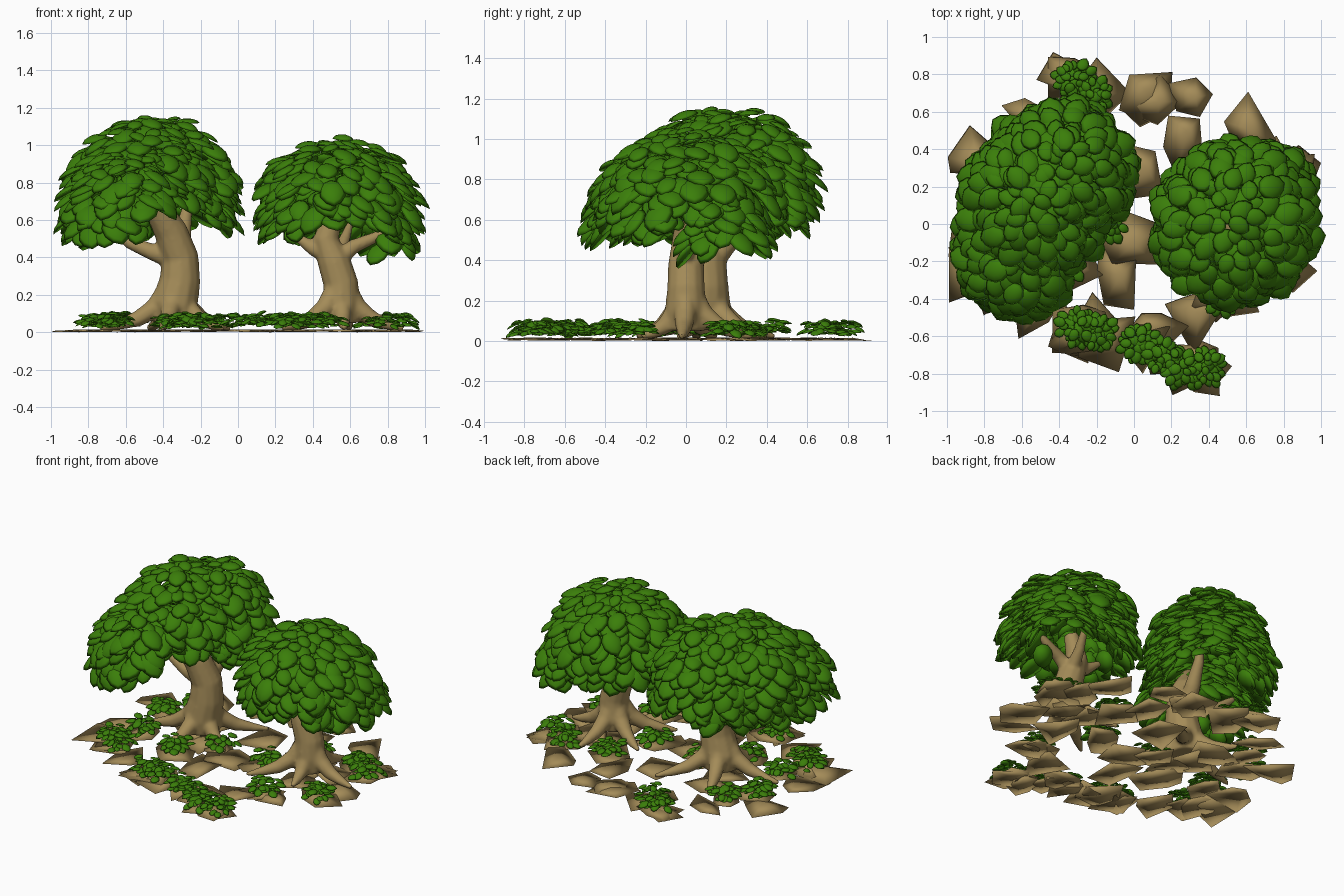
import bpy, bmesh, math, random
from mathutils import Vector

if "Cube" in bpy.data.objects:
    bpy.data.objects.remove(bpy.data.objects["Cube"])

random.seed(7)
R = random.uniform


def material(name, rgb):
    m = bpy.data.materials.new(name)
    m.diffuse_color = (*rgb, 1)
    m.use_nodes = True
    m.node_tree.nodes["Principled BSDF"].inputs["Base Color"].default_value = m.diffuse_color
    return m


GREEN = material("leaf green", (0.043, 0.21, 0.003))
BROWN = material("bark brown", (0.37, 0.26, 0.098))


def finish(bm, name, mat):
    me = bpy.data.meshes.new(name)
    bm.to_mesh(me)
    bm.free()
    me.materials.append(mat)
    ob = bpy.data.objects.new(name, me)
    bpy.context.collection.objects.link(ob)
    for p in me.polygons:
        p.use_smooth = True
    return ob


# one domed leaf: rounded rim with a slight point, raised crown, shallow underside
def add_leaf(bm, pos, normal, tip, size):
    z = normal.normalized()
    x = (tip - z * tip.dot(z)).normalized()
    y = z.cross(x)
    n = 10

    def pt(a, f, h):
        c = math.cos(a)
        px = c * f * (1.1 if c > 0.95 else 1.0)
        return bm.verts.new(pos + size * (x * px + y * (0.84 * f * math.sin(a)) + z * h))

    rings = [[pt(2 * math.pi * i / n, f, h) for i in range(n)]
             for f, h in ((1.0, 0.0), (0.8, 0.2), (0.42, 0.34))]
    for lo, hi in zip(rings, rings[1:]):
        for i in range(n):
            j = (i + 1) % n
            bm.faces.new((lo[i], lo[j], hi[j], hi[i]))
    top = bm.verts.new(pos + z * size * 0.38)
    under = bm.verts.new(pos + z * size * 0.04)
    for i in range(n):
        j = (i + 1) % n
        bm.faces.new((rings[-1][i], rings[-1][j], top))
        bm.faces.new((rings[0][j], rings[0][i], under))


# shingled dome of leaves, small at the crown and larger toward the rim;
# leaves buried in a neighbouring dome, or in the opening around the branches, are left out
def add_lobe(bm, c, r, n, size, low=112, others=(), gap=None):
    c = Vector(c)
    zmin = math.cos(math.radians(low))
    for i in range(n):
        cz = max(-1, min(1, 1 - (1 - zmin) * (i + 0.5 + R(-4, 4) * min(1, i / 20)) / n))
        a = i * 2.39996 + R(-0.2, 0.2)
        s = math.sqrt(1 - cz * cz)
        out = Vector((math.cos(a), math.sin(a), 0))
        pos = c + Vector((out.x * s * r[0], out.y * s * r[1], cz * r[2])) * R(0.88, 1.03)
        if any(sum(((pos[k] - oc[k]) / orr[k]) ** 2 for k in range(3)) < 0.6 for oc, orr in others):
            continue
        if gap and gap(pos):
            continue
        polar = math.acos(cz)
        t = min(0.8, polar * 0.5) + R(-0.25, 0.25)
        nrm = out * math.sin(t) + Vector((0, 0, math.cos(t)))
        tip = out * math.cos(t) - Vector((0, 0, math.sin(t)))
        side = Vector((-out.y, out.x, 0)) * R(-0.6, 0.6)
        add_leaf(bm, pos, nrm + side * 0.5, tip + side,
                 size * (0.66 + 0.34 * min(1, polar / 1.1)) * R(0.8, 1.2))


def make_canopy(name, lobes, cores, gap):
    bm = bmesh.new()
    for i, (c, r, n) in enumerate(lobes):
        add_lobe(bm, c, r, n, 0.080, others=[l[:2] for k, l in enumerate(lobes) if k != i], gap=gap)
    for c, r, n in cores:
        add_lobe(bm, c, r, n, 0.075, 105, gap=gap)
    return finish(bm, name, GREEN)


# round tapering limb along a path of (x, y, z, radius)
def add_limb(bm, path, n=12):
    pts = [Vector(p[:3]) for p in path]
    prev = None
    for i, p in enumerate(pts):
        d = (pts[min(i + 1, len(pts) - 1)] - pts[max(i - 1, 0)]).normalized()
        ref = Vector((0, 1, 0)) if abs(d.y) < 0.8 else Vector((1, 0, 0))
        u = d.cross(ref).normalized() if prev is None else (u - d * u.dot(d)).normalized()
        v = d.cross(u)
        ring = [bm.verts.new(p + path[i][3] * (u * math.cos(2 * math.pi * k / n) +
                                               v * math.sin(2 * math.pi * k / n)))
                for k in range(n)]
        if prev is None:
            bm.faces.new(ring[::-1])
        else:
            for k in range(n):
                j = (k + 1) % n
                bm.faces.new((prev[k], prev[j], ring[j], ring[k]))
        prev = ring
    bm.faces.new(prev)


def make_trunk(name, trunk, branches, roots):
    bm = bmesh.new()
    for limb in [trunk] + branches:
        add_limb(bm, limb)
    bx, by = trunk[0][:2]
    for x, y in roots:
        dx, dy = x - bx, y - by
        add_limb(bm, [(bx + dx * f, by + dy * f, z, r) for f, z, r in
                      ((0.08, 0.25, 0.05), (0.25, 0.13, 0.056), (0.5, 0.07, 0.043),
                       (0.78, 0.038, 0.028), (1, 0.022, 0.013))])
    ob = finish(bm, name, BROWN)
    rm = ob.modifiers.new("blend", 'REMESH')
    rm.mode = 'VOXEL'
    rm.voxel_size = 0.011
    rm.use_smooth_shade = True
    sm = ob.modifiers.new("soften", 'SMOOTH')
    sm.iterations = 6
    return ob


# trunks with branches and spreading roots
make_trunk("left_trunk",
           [(-0.34, 0.10, 0.05, 0.11), (-0.34, 0.10, 0.15, 0.125), (-0.31, 0.10, 0.28, 0.11),
            (-0.31, 0.10, 0.40, 0.10), (-0.36, 0.07, 0.54, 0.09), (-0.43, 0.02, 0.66, 0.07),
            (-0.47, -0.03, 0.76, 0.04)],
           [[(-0.34, 0.1, 0.38, 0.05), (-0.46, 0.10, 0.43, 0.045), (-0.58, 0.12, 0.48, 0.035),
             (-0.7, 0.14, 0.58, 0.02)],
            [(-0.33, 0.12, 0.38, 0.06), (-0.3, 0.22, 0.50, 0.05), (-0.28, 0.3, 0.62, 0.035),
             (-0.25, 0.36, 0.75, 0.02)]],
           [(-0.74, 0.04), (-0.41, -0.25), (-0.07, -0.04), (-0.04, 0.40), (-0.48, 0.44)])
make_trunk("right_trunk",
           [(0.55, 0, 0.05, 0.095), (0.55, 0, 0.15, 0.105), (0.55, 0, 0.26, 0.094),
            (0.51, 0, 0.39, 0.088), (0.47, 0, 0.50, 0.07), (0.52, 0, 0.66, 0.045)],
           [[(0.52, 0, 0.38, 0.05), (0.62, 0, 0.46, 0.04), (0.74, 0.02, 0.51, 0.03),
             (0.84, 0.03, 0.57, 0.018)],
            [(0.50, 0, 0.40, 0.05), (0.40, 0, 0.45, 0.04), (0.3, 0.02, 0.52, 0.02)],
            [(0.53, 0, 0.36, 0.05), (0.56, 0.13, 0.47, 0.035), (0.6, 0.24, 0.58, 0.02)]],
           [(0.23, -0.24), (0.57, -0.22), (0.89, -0.02), (0.60, 0.33), (0.26, 0.15)])

# canopies: outer domes and looser inner layers
make_canopy("left_canopy",
            [((-0.40, 0.28, 0.72), (0.38, 0.35, 0.41), 230),
             ((-0.61, -0.12, 0.62), (0.32, 0.35, 0.34), 180),
             ((-0.52, 0.12, 0.72), (0.38, 0.38, 0.41), 220)],
            [((-0.42, 0.25, 0.68), (0.29, 0.28, 0.32), 110),
             ((-0.60, -0.08, 0.61), (0.24, 0.26, 0.25), 80)],
            lambda p: p.x > -0.48 and p.y < 0.05 and p.z < 0.67)
make_canopy("right_canopy",
            [((0.53, 0, 0.65), (0.41, 0.42, 0.38), 255),
             ((0.76, 0.18, 0.51), (0.17, 0.21, 0.2), 50)],
            [((0.53, 0, 0.64), (0.32, 0.32, 0.28), 130)],
            lambda p: 0.36 < p.x < 0.74 and p.y < 0.05 and p.z < 0.59)

# low plants: loose mats of small leaves
PLANTS = [(-0.73, 0.24), (-0.68, -0.35), (-0.36, -0.18), (-0.30, -0.55), (-0.20, -0.57),
          (0.02, -0.64), (0.14, -0.70), (0.25, -0.77), (0.38, -0.76), (-0.15, 0.02),
          (0.25, -0.02), (0.47, -0.38), (0.78, -0.24), (0.85, 0.20), (0.72, 0.30),
          (0.40, 0.28), (-0.32, 0.77), (-0.22, 0.68), (-0.59, 0.42), (-0.67, -0.08), (-0.76, -0.28)]
bm = bmesh.new()
for x, y in PLANTS:
    for i in range(32):
        a, d = i * 2.39996, 0.105 * math.sqrt((i + 0.5) / 32) * R(0.8, 1.1)
        out = Vector((math.cos(a), math.sin(a), 0))
        pos = Vector((x, y, R(0.045, 0.105) - d * 0.2)) + out * d
        add_leaf(bm, pos, out * R(0, 0.5) + Vector((R(-0.2, 0.2), R(-0.2, 0.2), 1)), out,
                 R(0.024, 0.038))
finish(bm, "low_plants", GREEN)

# jagged, slightly folded soil patches: thin closed wedges
EXTRA = [(-0.34, 0.78), (0.03, 0.70), (0.08, 0.64), (0.30, 0.68), (0.24, 0.47), (0.60, 0.50),
         (0.86, 0.28), (-0.85, 0.36), (-0.86, -0.02), (-0.36, -0.6), (-0.15, -0.62), (-0.12, -0.30),
         (-0.02, -0.10), (0.02, 0.25), (0.10, -0.60), (0.34, -0.78), (0.36, -0.5), (0.55, -0.42),
         (0.86, -0.08), (-0.84, -0.28), (-0.55, -0.45), (-0.55, 0.58), (0.5, 0.1), (-0.4, 0.3),
         (-0.4, 0.1), (-0.28, 0.02), (0.55, -0.1), (0.65, 0.1)]
bm = bmesh.new()
for x, y in EXTRA + PLANTS:
    n = random.choice((4, 5, 5, 6))
    a0 = R(0, 6.28)
    ox, oy = x + R(-0.06, 0.06), y + R(-0.06, 0.06)
    mids = [bm.verts.new((ox, oy, h)) for h in (0.016, 0.004)]
    rim = []
    for i in range(n):
        a = a0 + 2 * math.pi * (i + R(-0.3, 0.3)) / n
        rr = R(0.09, 0.22)
        rim.append(bm.verts.new((max(-1, min(1, x + rr * math.cos(a))),
                                 max(-0.92, min(0.92, y + rr * math.sin(a))), R(0, 0.016))))
    for i in range(n):
        j = (i + 1) % n
        bm.faces.new((mids[0], rim[i], rim[j]))
        bm.faces.new((mids[1], rim[j], rim[i]))
finish(bm, "soil_patches", BROWN)
